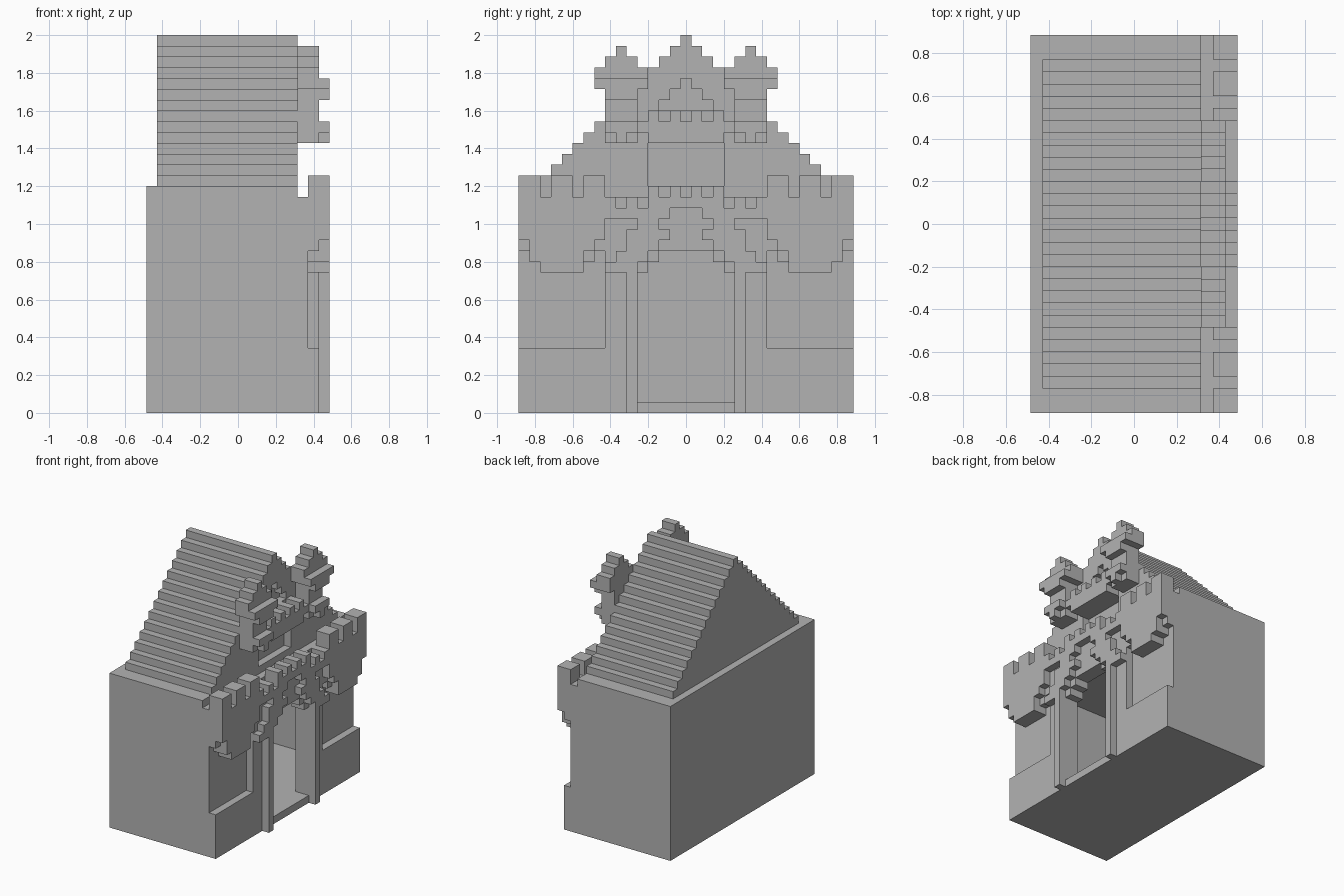
import bpy, bmesh, math

cube = bpy.data.objects.get("Cube")
if cube:
    bpy.data.objects.remove(cube, do_unlink=True)

# Everything sits on a block grid: 17 deep (x), 31 wide (y), 35 high (z)
UNIT = 2 / 35
WIDE = 31

stone = bpy.data.materials.new("grey stone")
stone.use_nodes = True
stone.diffuse_color = (0.45, 0.45, 0.45, 1)
stone.node_tree.nodes["Principled BSDF"].inputs["Base Color"].default_value = stone.diffuse_color


def box(x0, x1, y0, y1, z0, z1):
    return {(x, y, z) for x in range(x0, x1) for y in range(y0, y1) for z in range(z0, z1)}


def both(cells):
    return cells | {(x, WIDE - 1 - y, z) for x, y, z in cells}


def part(name, cells):
    """Skin a set of blocks with its outer faces only."""
    bm = bmesh.new()
    verts = {}

    def corner(p):
        if p not in verts:
            x, y, z = p
            verts[p] = bm.verts.new(((x - 8.5) * UNIT, (y - WIDE / 2) * UNIT, z * UNIT))
        return verts[p]

    for c in cells:
        for axis in range(3):
            u, v = (axis + 1) % 3, (axis + 2) % 3
            for side in (0, 1):
                near = list(c)
                near[axis] += 2 * side - 1
                if tuple(near) in cells:
                    continue
                quad = []
                for du, dv in ((0, 0), (1, 0), (1, 1), (0, 1)):
                    p = list(c)
                    p[axis] += side
                    p[u] += du
                    p[v] += dv
                    quad.append(corner(tuple(p)))
                bm.faces.new(quad if side else quad[::-1])
    bmesh.ops.dissolve_limit(bm, angle_limit=math.radians(1), verts=bm.verts[:], edges=bm.edges[:])
    mesh = bpy.data.meshes.new(name)
    bm.to_mesh(mesh)
    bm.free()
    mesh.materials.append(stone)
    obj = bpy.data.objects.new(name, mesh)
    bpy.context.collection.objects.link(obj)


# Stepped doorway through the front wall
doorway = box(14, 17, 11, 20, 1, 13) | box(14, 17, 12, 19, 13, 14) | box(14, 17, 13, 18, 14, 15)

# Hollow hall with its front wall, low plinths and middle bay
hall = box(0, 14, 0, WIDE, 0, 21) - box(1, 14, 1, WIDE - 1, 1, 20)
front = box(14, 15, 0, WIDE, 0, 20) | box(15, 16, 8, 23, 0, 19)
front |= both(box(15, 16, 0, 8, 0, 6))
part("hall_walls", hall | (front - doorway))

# Stepped roof, with a window and a pointed niche sunk in its front gable
roof = set()
for n in range(14):
    roof |= box(1, 14, 15 - n, 16 + n, 34 - n, 35 - n)
roof -= box(13, 14, 12, 19, 21, 25)
for n in range(3):
    roof -= box(13, 14, 15 - n, 16 + n, 30 - n, 31 - n)
part("stepped_roof", roof)

# Corner battlements with ragged stepped undersides
corner_wall = box(15, 17, 2, 6, 13, 22)
for y, back, face in ((0, 15, 16), (1, 14, 14), (6, 14, 15), (7, 15, 16)):
    corner_wall |= box(15, 16, y, y + 1, back, 22) | box(16, 17, y, y + 1, face, 22)
for y in (2, 5):
    corner_wall -= box(15, 17, y, y + 1, 20, 22)
part("corner_battlements", both(corner_wall))

# Slim columns beside the door
part("door_columns", both(box(16, 17, 10, 11, 0, 13)))

# Stepped arch over the door, with a pointed opening
arch = box(16, 17, 8, 9, 13, 14) | box(16, 17, 9, 10, 13, 15) | box(16, 17, 10, 11, 13, 17)
for n in range(3):
    arch |= box(16, 17, 11 + n, 12 + n, 14 + n, 19)
arch |= box(16, 17, 8, 11, 18, 19) | box(16, 17, 14, 16, 16, 19)
arch = both(arch)
arch -= box(16, 17, 14, 17, 16, 19) | box(16, 17, 13, 18, 17, 18)
part("door_arch", arch)

# Balcony parapet
parapet = box(15, 17, 8, 23, 19, 20) | box(15, 17, 12, 19, 20, 21)
for y in (9, 11, 19, 21):
    parapet -= box(15, 17, y, y + 1, 19, 20)
for y in (13, 15, 17):
    parapet -= box(15, 17, y, y + 1, 20, 21)
part("balcony_parapet", parapet)

# Crenellated canopy above the window
canopy = box(14, 16, 11, 20, 26, 27) | box(14, 16, 12, 19, 25, 26)
for y in range(12, 19, 2):
    canopy |= box(14, 16, y, y + 1, 27, 28)
part("window_canopy", canopy)

# Turrets on corbels
turret = box(14, 16, 8, 11, 25, 33) | box(14, 16, 9, 10, 33, 34)
turret |= box(14, 16, 7, 12, 30, 32)
turret |= box(16, 17, 7, 12, 30, 31) | box(16, 17, 8, 11, 29, 30)
turret |= box(16, 17, 8, 11, 26, 27) | box(16, 17, 9, 10, 25, 26)
part("turrets", both(turret))
